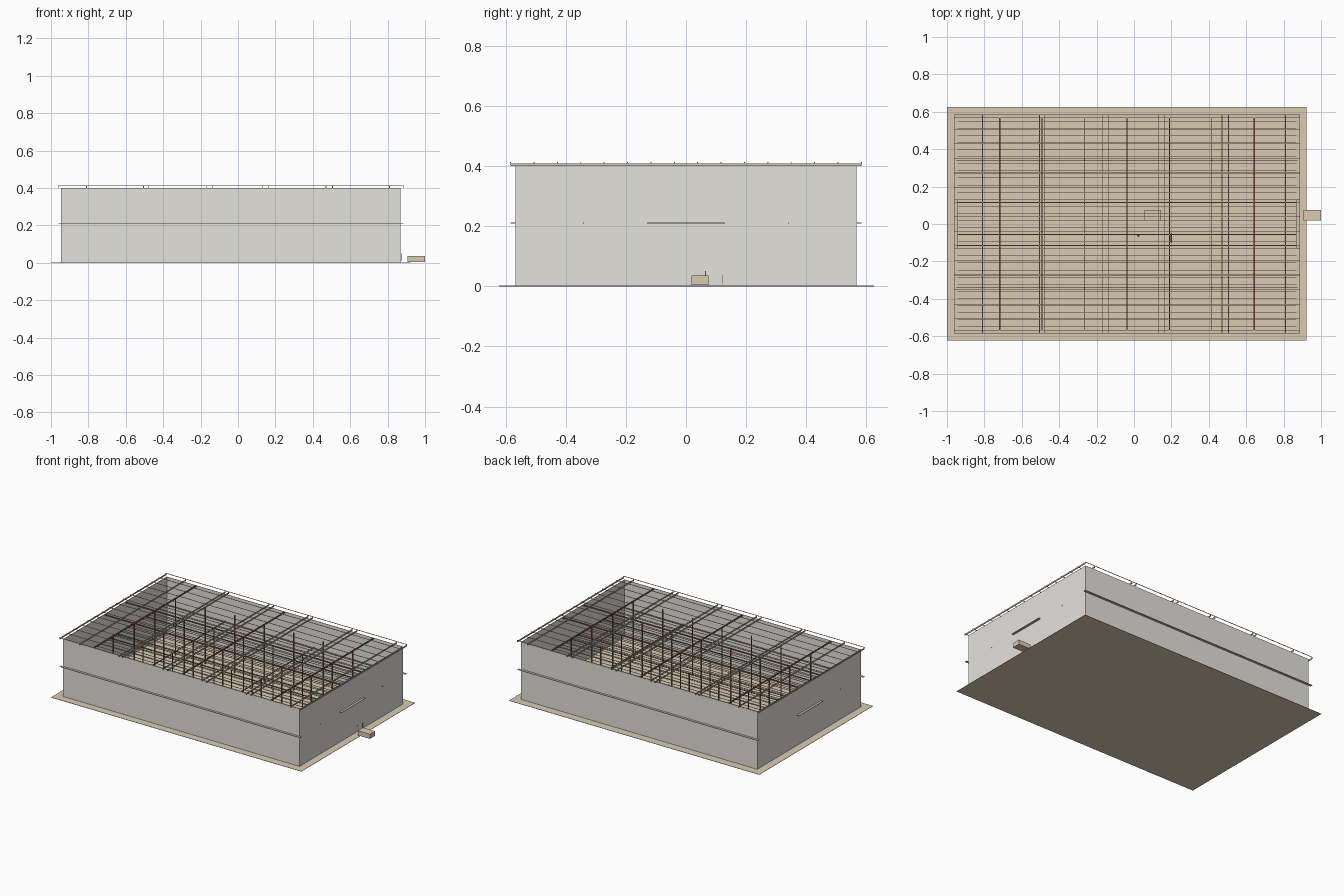
import bpy, bmesh
from mathutils import Matrix, Vector

cube = bpy.data.objects.get("Cube")
if cube:
    bpy.data.objects.remove(cube)


def material(name, rgb):
    m = bpy.data.materials.new(name)
    m.use_nodes = True
    m.diffuse_color = (*rgb, 1)
    m.node_tree.nodes["Principled BSDF"].inputs["Base Color"].default_value = (*rgb, 1)
    return m


SAND = material("sand concrete", (0.70, 0.60, 0.45))
GREY = material("wall grey", (0.77, 0.76, 0.72))
RUST = material("rust steel", (0.30, 0.12, 0.08))
DARK = material("dark steel", (0.08, 0.07, 0.065))
TIMBER = material("timber", (0.66, 0.57, 0.43))


def build(name, mat, boxes):
    """One object made of axis-aligned boxes, each given by two corners."""
    bm = bmesh.new()
    for low, high in boxes:
        low, high = Vector(low), Vector(high)
        bmesh.ops.create_cube(bm, size=1, matrix=Matrix.Translation((low + high) / 2)
                              @ Matrix.Diagonal((*(high - low), 1)))
    mesh = bpy.data.meshes.new(name)
    bm.to_mesh(mesh)
    bm.free()
    mesh.materials.append(mat)
    obj = bpy.data.objects.new(name, mesh)
    bpy.context.collection.objects.link(obj)


def along_x(y, z, x0, x1, w, h):
    return (x0, y - w / 2, z), (x1, y + w / 2, z + h)


def along_y(x, z, y0, y1, w, h):
    return (x - w / 2, y0, z), (x + w / 2, y1, z + h)


# Structural grid: eight bays by five bays
L, R, D, TOP, MID = -0.945, 0.87, 0.568, 0.40, 0.209
BAY = (R - L) / 8
grid_x = [L + BAY * i for i in range(9)]
grid_y = [-D + 2 * D / 5 * i for i in range(6)]
OUT, FLOOR, T = 0.016, 0.002, 0.002

# Ground slab and outer walls
build("ground_slab", SAND, [((-1, -0.622, 0), (0.922, 0.625, FLOOR))])
build("long_walls", GREY, [((L, s * (D - T / 2) - T / 2, FLOOR),
                            (R, s * (D - T / 2) + T / 2, TOP)) for s in (-1, 1)])
build("end_walls", GREY, [((x, -D + T, FLOOR), (x + T, D - T, TOP)) for x in (L, R - T)])

# Columns and main beams
build("columns", RUST, [((x - 0.003, y - 0.003, FLOOR), (x + 0.003, y + 0.003, TOP))
                        for x in grid_x[1:-1] for y in grid_y[1:-1]])
build("main_cross_beams", RUST, [along_y(grid_x[i], TOP - 0.008, -D + T, D - T, 0.007, 0.008)
                                 for i in (1, 4, 7)])
build("main_long_beams", RUST, [along_x(y, TOP - 0.008, L + T, R - T, 0.005, 0.008)
                                for y in grid_y[2:4]])
build("floor_cross_beams", RUST, [along_y(grid_x[i], MID, -D + T, D - T, 0.004, 0.006)
                                  for i in (2, 5, 6)])
build("dark_long_beams", DARK, [along_x(y, MID, L - 0.003, R + 0.003, 0.004, 0.003)
                                for y in (grid_y[1], grid_y[4])]
      + [along_x(y, MID, L + T, R - T, 0.004, 0.003) for y in (-0.055, 0.02)])
build("dark_cross_beam", DARK, [along_y(grid_x[3], MID, -D + T, D - T, 0.003, 0.005)])

# Intermediate floor joists and projecting outside rails
joists = 30
build("floor_joists", TIMBER, [along_x(-D + 2 * D / joists * (i + 0.5), MID + 0.006,
                                       L + T, R - T, 0.003, 0.003) for i in range(joists)])
build("long_outside_rails", TIMBER, [((L - OUT, s * (D + OUT / 2) - OUT / 2, MID),
                                      (R + OUT, s * (D + OUT / 2) + OUT / 2, MID + 0.003))
                                     for s in (-1, 1)])
build("end_outside_rails", TIMBER, [((x, -0.13, MID), (x + OUT, 0.13, MID + 0.003))
                                    for x in (L - OUT, R)])

# Roof: paired rafters carrying closely spaced purlins, left open
rafter_x = [L - OUT, -0.81, -0.505, -0.48, -0.17, -0.135, 0.13, 0.165,
            0.47, 0.505, 0.81, R + OUT]
build("rafters", TIMBER, [along_y(x, TOP, -D - OUT, D + OUT, 0.004, 0.009)
                          for x in rafter_x])
rows = 16
build("purlins", TIMBER, [along_x((D + OUT) * (2 * i / (rows - 1) - 1), TOP + 0.011,
                                  L - OUT - 0.002, R + OUT + 0.002, 0.003, 0.003)
                          for i in range(rows)])
build("purlin_blocks", TIMBER, [((x - 0.002, y - 0.002, TOP + 0.009),
                                 (x + 0.002, y + 0.002, TOP + 0.011))
                                for x in rafter_x
                                for y in ((D + OUT - 0.002) * (2 * i / (rows - 1) - 1)
                                          for i in range(rows))])

# Service blocks outside and inside
build("outside_block", SAND, [((0.907, 0.018, 0.004), (1, 0.075, 0.036))])
build("inside_block", SAND, [((0.055, 0.02, FLOOR), (0.145, 0.075, 0.036))])

# Small posts and fittings near the entrance and on the floor
build("entrance_posts", DARK, [((0.872, y - 0.001, z), (0.874, y + 0.001, z + h))
                               for y, z, h in ((0.065, 0.035, 0.016), (0.122, 0.01, 0.03))])
build("floor_fittings", DARK, [((0.015, -0.068, FLOOR), (0.03, -0.055, 0.03)),
                               ((0.195, -0.1, FLOOR), (0.203, -0.05, 0.03))])
